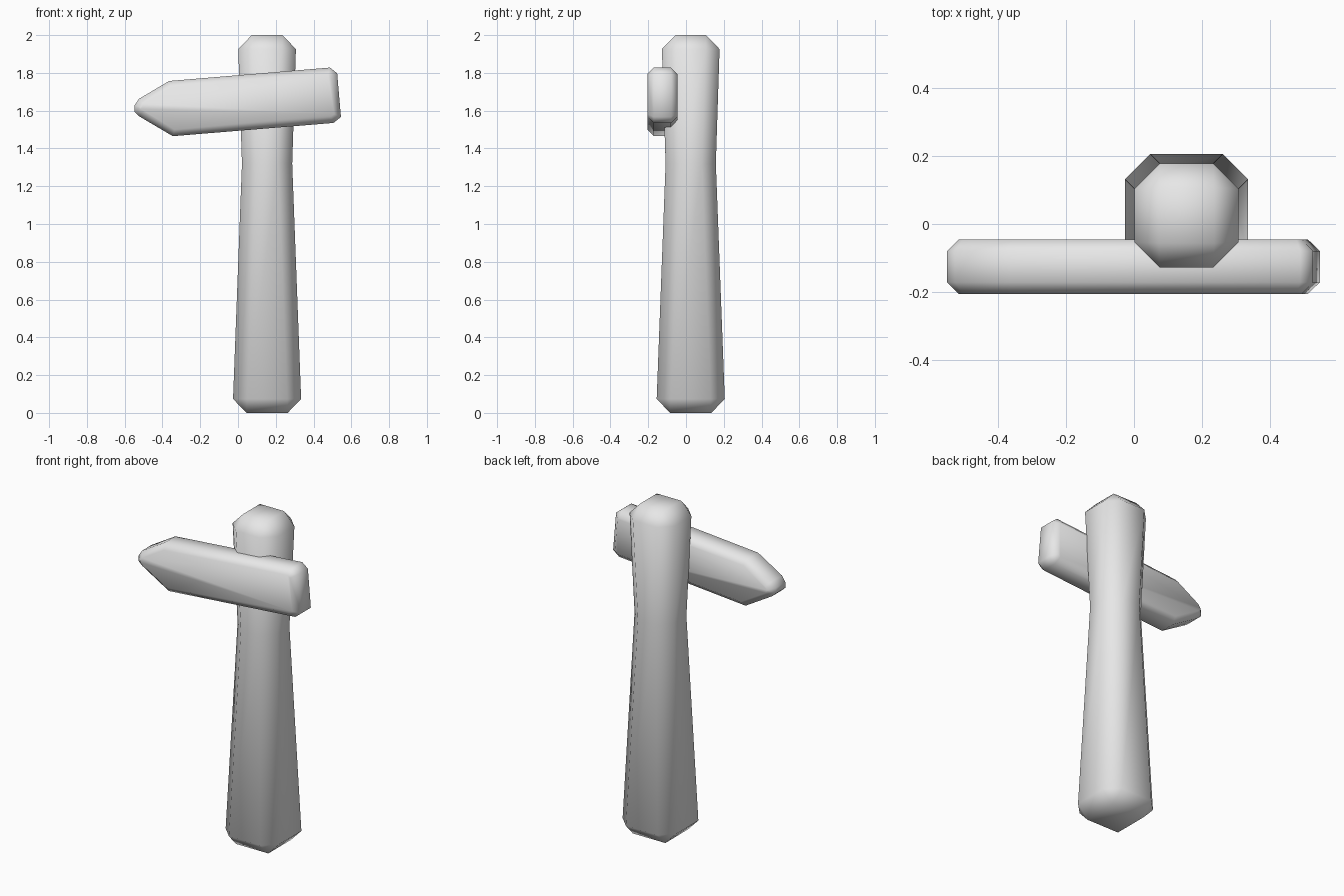
import bpy, bmesh

cube = bpy.data.objects.get("Cube")
if cube:
    bpy.data.objects.remove(cube, do_unlink=True)

# One plain grey for the whole model
grey = bpy.data.materials.new("plain_grey")
grey.use_nodes = True
colour = (0.8, 0.8, 0.8, 1)
grey.diffuse_color = colour
grey.node_tree.nodes["Principled BSDF"].inputs["Base Color"].default_value = colour


def loft(name, rings, bevel, choose_edges):
    """Skin closed rings of points, cap both ends and chamfer the chosen edges."""
    bm = bmesh.new()
    loops = [[bm.verts.new(p) for p in ring] for ring in rings]
    n = len(loops[0])
    for low, high in zip(loops, loops[1:]):
        for i in range(n):
            j = (i + 1) % n
            bm.faces.new((low[i], low[j], high[j], high[i]))
    bm.faces.new(loops[0][::-1])
    bm.faces.new(loops[-1])
    bmesh.ops.recalc_face_normals(bm, faces=bm.faces)
    edges = [e for e in bm.edges if choose_edges(e)]
    bmesh.ops.bevel(bm, geom=edges, offset=bevel, segments=1,
                    affect='EDGES', clamp_overlap=False)
    bmesh.ops.recalc_face_normals(bm, faces=bm.faces)
    mesh = bpy.data.meshes.new(name)
    bm.to_mesh(mesh)
    bm.free()
    mesh.materials.append(grey)
    for face in mesh.polygons:
        face.use_smooth = True
    obj = bpy.data.objects.new(name, mesh)
    bpy.context.collection.objects.link(obj)
    return obj


# Post: square timber with a narrow waist, all outer edges chamfered
CX, CY, WAIST = 0.154, 0.025, 1.32


def square(z, half):
    return [(CX + sx * half, CY + sy * half, z)
            for sx, sy in ((-1, -1), (1, -1), (1, 1), (-1, 1))]


loft("post", [square(0, 0.183), square(WAIST, 0.133), square(2, 0.155)], 0.074,
     lambda e: not all(abs(v.co.z - WAIST) < 0.01 for v in e.verts))

# Sign board: tilted arrow outline, chamfered around the front and back rims
outline = [(-0.345, 1.465), (0.505, 1.535), (0.545, 1.567), (0.525, 1.798),
           (0.487, 1.828), (-0.365, 1.757), (-0.525, 1.662), (-0.548, 1.627),
           (-0.548, 1.593), (-0.523, 1.57)]
loft("sign_board", [[(x, y, z) for x, z in outline] for y in (-0.205, -0.045)],
     0.034, lambda e: abs(e.verts[0].co.y - e.verts[1].co.y) < 0.01)
